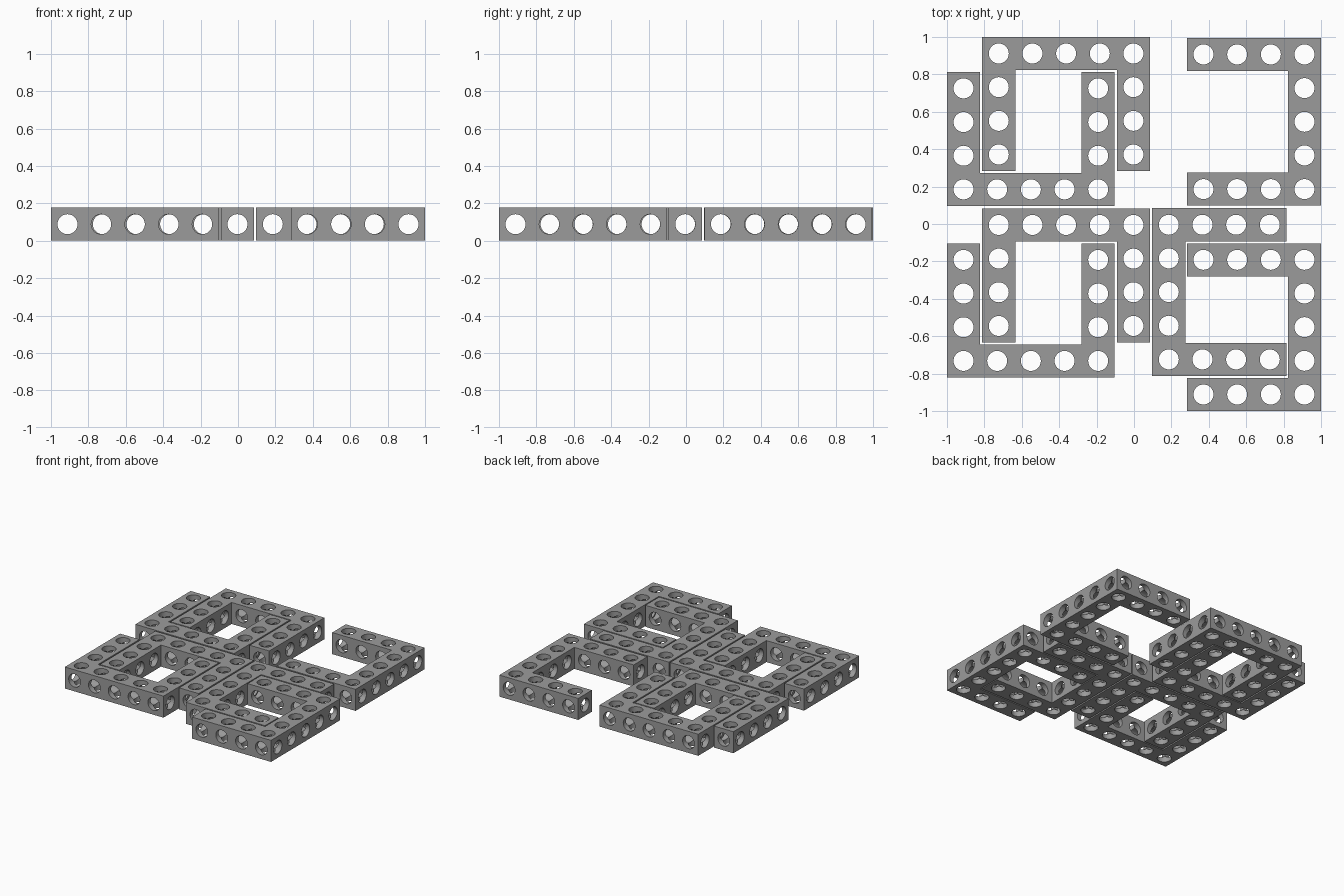
import bpy, math
from mathutils import Matrix

if "Cube" in bpy.data.objects:
    bpy.data.objects.remove(bpy.data.objects["Cube"])

PITCH = 0.18      # spacing of the holes
HALF = 0.0885     # half thickness of the square bar
RADIUS = 0.0535   # hole radius

grey = bpy.data.materials.new("mid grey")
grey.diffuse_color = (0.33, 0.33, 0.33, 1)
grey.use_nodes = True
grey.node_tree.nodes["Principled BSDF"].inputs["Base Color"].default_value = grey.diffuse_color


def select(obj):
    bpy.ops.object.select_all(action='DESELECT')
    obj.select_set(True)
    bpy.context.view_layer.objects.active = obj


def bore(points, axis, length):
    """Drill parallel holes through the bracket."""
    rods = []
    rot = {'X': (0, math.pi / 2, 0), 'Y': (math.pi / 2, 0, 0), 'Z': (0, 0, 0)}[axis]
    for p in points:
        bpy.ops.mesh.primitive_cylinder_add(vertices=32, radius=RADIUS, depth=length,
                                            location=p, rotation=rot)
        rods.append(bpy.context.object)
    for r in rods:
        r.select_set(True)
    bpy.ops.object.join()
    cutter = bpy.context.object
    cutter.hide_render = True
    select(bracket)
    mod = bracket.modifiers.new("bore", 'BOOLEAN')
    mod.operation = 'DIFFERENCE'
    mod.solver = 'EXACT'
    mod.object = cutter
    bpy.ops.object.modifier_apply(modifier=mod.name)
    bpy.data.objects.remove(cutter, do_unlink=True)


# U-shaped bar: base of five cells, two legs of four cells, extruded from its outline
W, T, L = 2 * PITCH + HALF, 2 * PITCH - HALF, 3 * PITCH + HALF
outline = [(-W, -HALF), (W, -HALF), (W, L), (T, L), (T, HALF),
           (-T, HALF), (-T, L), (-W, L)]
n = len(outline)
verts = [(x, y, z) for z in (0, 2 * HALF) for x, y in outline]
faces = [tuple(reversed(range(n))), tuple(range(n, 2 * n))]
faces += [(i, (i + 1) % n, (i + 1) % n + n, i + n) for i in range(n)]
mesh = bpy.data.meshes.new("bracket")
mesh.from_pydata(verts, [], faces)
mesh.materials.append(grey)
bracket = bpy.data.objects.new("drilled_bracket", mesh)
bpy.context.collection.objects.link(bracket)

# Holes along all three axes through every cell
cells = [(i, 0) for i in range(-2, 3)] + [(s, j) for s in (-2, 2) for j in (1, 2, 3)]
bore([(i * PITCH, j * PITCH, HALF) for i, j in cells], 'Z', 0.5)
bore([(0, j * PITCH, HALF) for j in range(4)], 'X', 1.4)
bore([(i * PITCH, 1.5 * PITCH, HALF) for i in range(-2, 3)], 'Y', 1.4)

bracket.data.materials.clear()
bracket.data.materials.append(grey)
for p in bracket.data.polygons:
    p.material_index = 0
select(bracket)
bpy.ops.object.shade_smooth_by_angle(angle=math.radians(30))

# Seven identical brackets: centre of the base and turn in degrees
places = {
    "bracket_back_left_down": (-0.363, 0.9115, 180),
    "bracket_back_left_up": (-0.5515, 0.185, 0),
    "bracket_middle_left_down": (-0.363, -0.005, 180),
    "bracket_front_left_up": (-0.5515, -0.732, 0),
    "bracket_back_right": (0.9115, 0.5465, 90),
    "bracket_front_right_outer": (0.9115, -0.5515, 90),
    "bracket_front_right_inner": (0.186, -0.364, -90),
}
for name, (x, y, turn) in places.items():
    part = bpy.data.objects.new(name, bracket.data)
    part.matrix_world = Matrix.Translation((x, y, 0)) @ Matrix.Rotation(math.radians(turn), 4, 'Z')
    bpy.context.collection.objects.link(part)
bpy.data.objects.remove(bracket, do_unlink=True)
